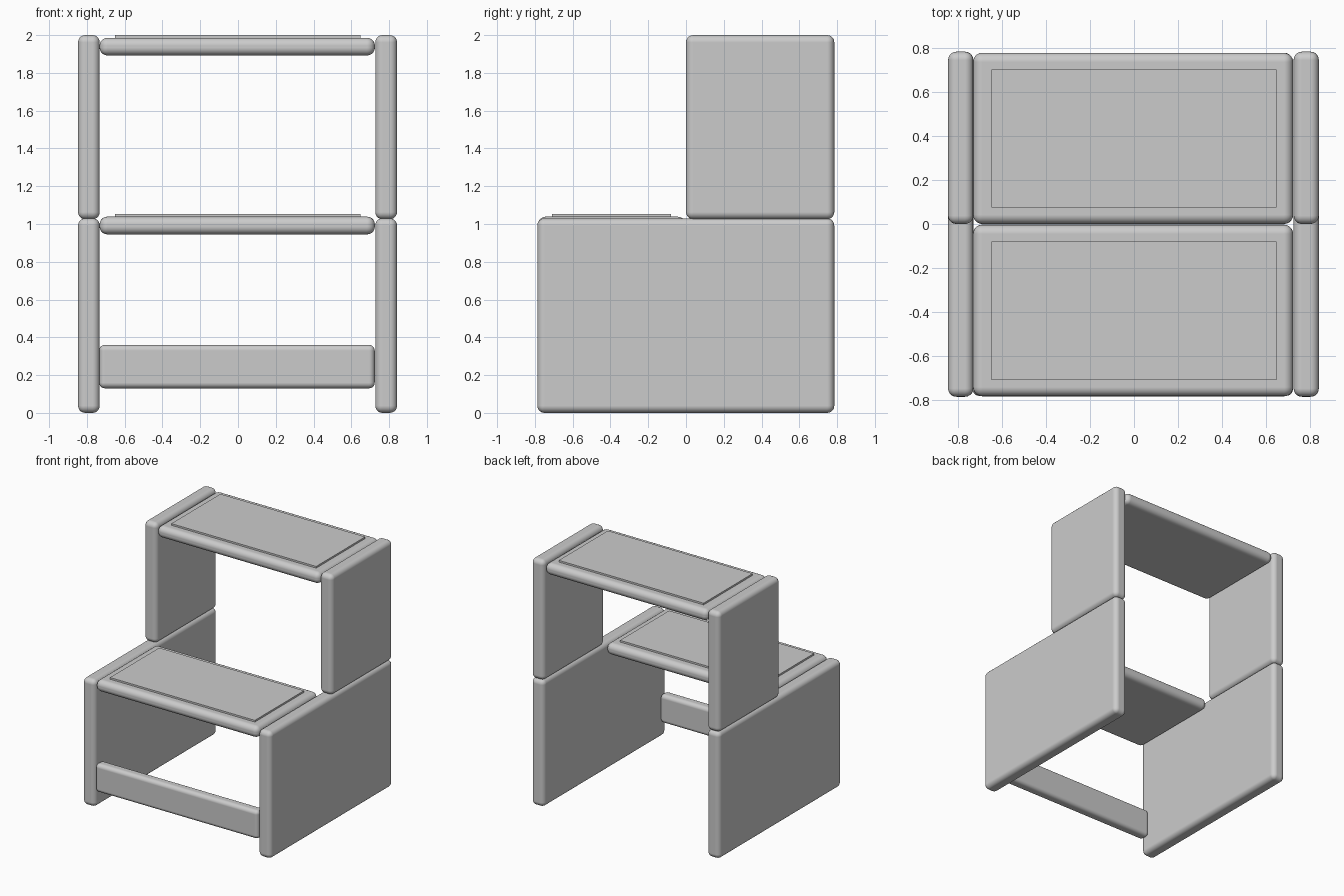
import bpy

if "Cube" in bpy.data.objects:
    bpy.data.objects.remove(bpy.data.objects["Cube"])


def board(name, lo, hi, radius=0.0, segments=5):
    """Box between two corners, with optional rounded edges."""
    size = [b - a for a, b in zip(lo, hi)]
    centre = [(a + b) / 2 for a, b in zip(lo, hi)]
    bpy.ops.mesh.primitive_cube_add(size=1, location=centre)
    obj = bpy.context.object
    obj.name = name
    obj.scale = size
    bpy.ops.object.transform_apply(location=False, rotation=False, scale=True)
    if radius:
        bevel = obj.modifiers.new("rounded_edges", "BEVEL")
        bevel.width = radius
        bevel.segments = segments
        bevel.harden_normals = True
        bpy.ops.object.shade_smooth()
    return obj


# Side panels: wide lower boards and half-depth upper boards
for side, x0, x1 in (("left", -0.847, -0.732), ("right", 0.727, 0.842)):
    board(f"{side}_lower_panel", (x0, -0.787, 0.0), (x1, 0.785, 1.03), 0.038)
    board(f"{side}_upper_panel", (x0, 0.0, 1.025), (x1, 0.785, 2.0), 0.038)

# Treads with thin raised grip pads
for name, y0, y1, z0 in (("lower", -0.785, -0.003, 0.945),
                         ("upper", 0.0, 0.78, 1.892)):
    z1 = z0 + 0.094
    board(f"{name}_step", (-0.733, y0, z0), (0.725, y1, z1), 0.042)
    board(f"{name}_grip_pad", (-0.65, y0 + 0.075, z1 - 0.02),
          (0.648, y1 - 0.077, z1 + 0.014))

# Front brace between the lower panels
board("front_rail", (-0.735, -0.783, 0.13), (0.724, -0.695, 0.36), 0.03)
